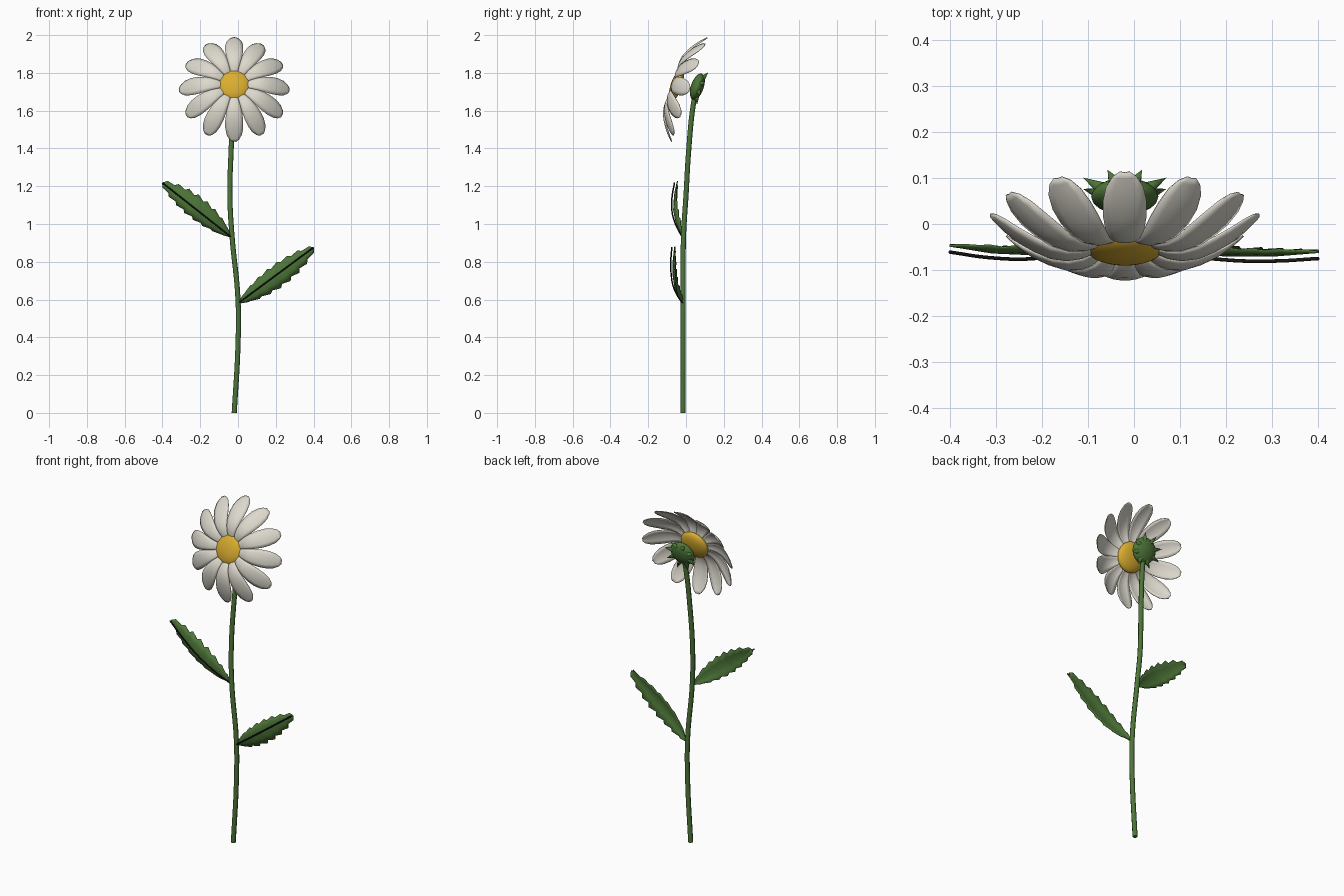
import bpy, bmesh, math
from mathutils import Matrix, Vector

if "Cube" in bpy.data.objects:
    bpy.data.objects.remove(bpy.data.objects["Cube"])


def material(name, rgb):
    m = bpy.data.materials.new(name)
    m.diffuse_color = (*rgb, 1)
    m.use_nodes = True
    m.node_tree.nodes["Principled BSDF"].inputs["Base Color"].default_value = m.diffuse_color
    return m


WHITE = material("petal white", (0.72, 0.69, 0.61))
YELLOW = material("disc yellow", (0.70, 0.42, 0.03))
GREEN = material("plant green", (0.075, 0.18, 0.04))
BLACK = material("rib black", (0.008, 0.01, 0.008))

# Tilted flower frame: local y runs up the flower, local z faces forward
S, C = math.sin(math.radians(19)), math.cos(math.radians(19))


def flower_frame(x, y, z):
    return Matrix(((1, 0, 0, x), (0, S, -C, y), (0, C, S, z), (0, 0, 0, 1)))


def finish(name, bm, mat, matrix=Matrix(), angle=50):
    bmesh.ops.recalc_face_normals(bm, faces=bm.faces)
    me = bpy.data.meshes.new(name)
    bm.to_mesh(me)
    bm.free()
    me.materials.append(mat)
    ob = bpy.data.objects.new(name, me)
    ob.matrix_world = matrix
    bpy.context.collection.objects.link(ob)
    bpy.ops.object.select_all(action='DESELECT')
    bpy.context.view_layer.objects.active = ob
    ob.select_set(True)
    bpy.ops.object.shade_smooth_by_angle(angle=math.radians(angle))
    return ob


def add_sheet(bm, rows):
    """Skin rows of points into a quad sheet."""
    grid = [[bm.verts.new(p) for p in row] for row in rows]
    for a, b in zip(grid, grid[1:]):
        for i in range(len(a) - 1):
            bm.faces.new((a[i], a[i + 1], b[i + 1], b[i]))


def thicken(ob, t):
    mod = ob.modifiers.new("thickness", 'SOLIDIFY')
    mod.thickness = t
    mod.offset = 0


def tube(name, pts, radius, mat):
    cu = bpy.data.curves.new(name, 'CURVE')
    cu.dimensions = '3D'
    cu.bevel_depth = radius
    cu.bevel_resolution = 2
    cu.resolution_u = 6
    cu.use_fill_caps = True
    sp = cu.splines.new('BEZIER')
    sp.bezier_points.add(len(pts) - 1)
    for bp, p in zip(sp.bezier_points, pts):
        bp.co = p
        bp.handle_left_type = bp.handle_right_type = 'AUTO'
    cu.materials.append(mat)
    ob = bpy.data.objects.new(name, cu)
    bpy.context.collection.objects.link(ob)


def lerp(table, t):
    for (a, va), (b, vb) in zip(table, table[1:]):
        if t <= b:
            return va + (vb - va) * (t - a) / (b - a)
    return table[-1][1]


# Stem
tube("stem", [(-0.02, -0.015, 0), (0, -0.015, 0.36), (0, -0.015, 0.6),
              (-0.032, -0.013, 0.94), (-0.043, 0, 1.15), (-0.036, 0.015, 1.4),
              (-0.025, 0.04, 1.64), (-0.02, 0.055, 1.71)], 0.0135, GREEN)

# Petals: radius, forward bulge and half width along each petal
PROFILE = [(0.050, 0.000, 0.010), (0.070, 0.012, 0.018), (0.095, 0.022, 0.026),
           (0.125, 0.026, 0.034), (0.160, 0.020, 0.042), (0.195, 0.004, 0.047),
           (0.230, -0.017, 0.047), (0.260, -0.041, 0.040), (0.280, -0.060, 0.026),
           (0.291, -0.071, 0.010)]
FLOWER = flower_frame(-0.02, -0.05, 1.735)
bm = bmesh.new()
for k in range(12):
    turn = Matrix.Rotation(k * math.pi / 6, 4, 'Z')
    add_sheet(bm, [[turn @ Vector((w * u, r, n - 0.010 * u * u * w / 0.047))
                    for u in (-1, -0.6, -0.2, 0.2, 0.6, 1)] for r, n, w in PROFILE])
thicken(finish("petals", bm, WHITE, FLOWER), 0.004)

# Yellow centre
bm = bmesh.new()
bmesh.ops.create_uvsphere(bm, u_segments=32, v_segments=16, radius=1)
bmesh.ops.scale(bm, vec=(0.085, 0.085, 0.031), verts=bm.verts)
finish("flower_disc", bm, YELLOW, FLOWER)

# Green flower base with a ring of eight spikes
bm = bmesh.new()
bmesh.ops.create_uvsphere(bm, u_segments=24, v_segments=12, radius=1)
bmesh.ops.scale(bm, vec=(0.073, 0.073, 0.034), verts=bm.verts)
for k in range(8):
    a = (k + 0.5) * math.pi / 4
    tip = Vector((0.098 * math.cos(a), 0.098 * math.sin(a), -0.030))
    root = Vector((0.055 * math.cos(a), 0.055 * math.sin(a), -0.012))
    d = tip - root
    m = Matrix.Translation((tip + root) / 2) @ d.to_track_quat('Z', 'Y').to_matrix().to_4x4()
    bmesh.ops.create_cone(bm, cap_ends=True, segments=8, radius1=0.015,
                          radius2=0, depth=d.length, matrix=m)
finish("flower_base", bm, GREEN, flower_frame(-0.02, 0.06, 1.727))


# Serrated leaves, each with a thin dark rib in front
def leaf(name, base, tip, bow, upper, lower):
    base, tip = Vector(base), Vector(tip)
    along = (tip - base).normalized()
    side = Vector((-along.z, 0, along.x))
    if side.z < 0:
        side = -side

    def mid(t):
        p = base.lerp(tip, t)
        p.y = lerp(bow, t)
        return p

    teeth = 8
    rows = []
    for i in range(teeth * 2 + 1):
        t = i / (teeth * 2)
        w = max(0.03, math.sin(math.pi * t) ** 0.65) if 0 < i < teeth * 2 else 0.03
        peak = i % 2
        w *= 1.08 if peak else 0.84
        row = []
        for u in (-1, -0.5, 0, 0.5, 1):
            reach = upper if u > 0 else lower
            p = mid(t) + side * (u * w * reach)
            p += along * (0.014 * abs(u) * peak)
            p.y += 0.016 * u * u * w
            row.append(p)
        rows.append(row)
    bm = bmesh.new()
    add_sheet(bm, rows)
    thicken(finish(name, bm, GREEN), 0.004)
    tube(name + "_rib", [mid(t) + Vector((0, -0.004 - 0.010 * t, 0))
                         for t in (0, 0.15, 0.3, 0.5, 0.75, 1)], 0.004, BLACK)


leaf("right_leaf", (0.0, 0, 0.58), (0.40, 0, 0.876),
     [(0, -0.015), (0.15, -0.042), (0.3, -0.060), (0.5, -0.069), (0.75, -0.069), (1, -0.061)],
     0.050, 0.066)
leaf("left_leaf", (-0.035, 0, 0.93), (-0.40, 0, 1.218),
     [(0, -0.015), (0.15, -0.038), (0.3, -0.055), (0.5, -0.066), (0.75, -0.062), (1, -0.047)],
     0.066, 0.050)
